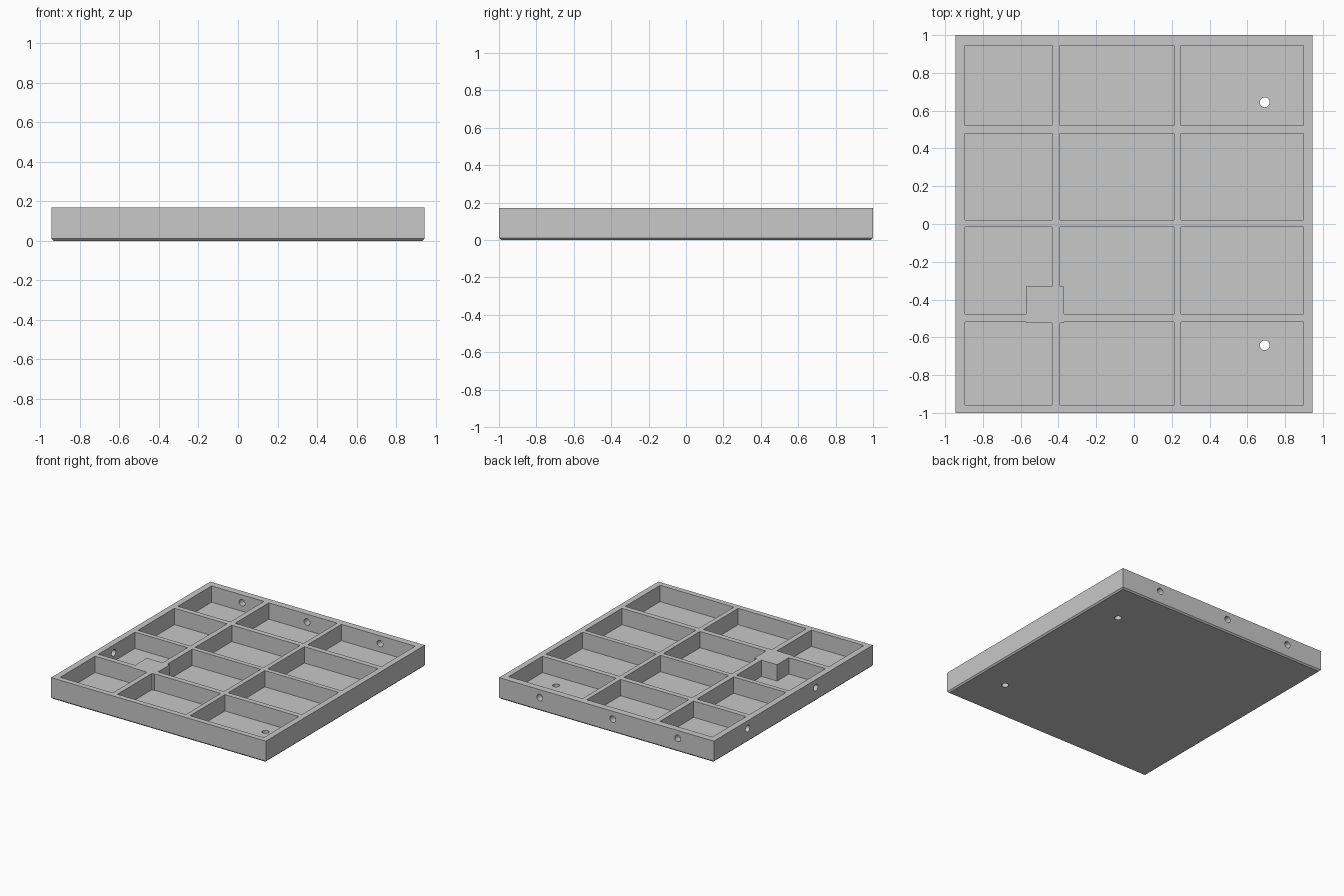
import bpy, bmesh, math
from mathutils import Matrix, Vector

if "Cube" in bpy.data.objects:
    bpy.data.objects.remove(bpy.data.objects["Cube"], do_unlink=True)

HALF_X, HALF_Y, HEIGHT, FLOOR = 0.945, 1.0, 0.17, 0.04
CHAMFER, HOLE_R, HOLE_Z = 0.011, 0.026, 0.107

grey = bpy.data.materials.new("plain grey")
grey.use_nodes = True
grey.diffuse_color = (0.58, 0.58, 0.58, 1)
grey.node_tree.nodes["Principled BSDF"].inputs["Base Color"].default_value = grey.diffuse_color


def add_box(bm, xs, ys, zs):
    spans = [(s[1] - s[0]) for s in (xs, ys, zs)]
    mid = Vector([(s[0] + s[1]) / 2 for s in (xs, ys, zs)])
    bmesh.ops.create_cube(bm, size=1, matrix=Matrix.Translation(mid) @ Matrix.Diagonal((*spans, 1)))


def add_drill(bm, centre, axis, length):
    turn = Vector(axis).to_track_quat('Z', 'Y').to_matrix().to_4x4()
    bmesh.ops.create_cone(bm, cap_ends=True, segments=32, radius1=HOLE_R, radius2=HOLE_R,
                          depth=length, matrix=Matrix.Translation(centre) @ turn)


def make_object(name, bm):
    mesh = bpy.data.meshes.new(name)
    bm.to_mesh(mesh)
    bm.free()
    mesh.materials.append(grey)
    obj = bpy.data.objects.new(name, mesh)
    bpy.context.collection.objects.link(obj)
    return obj


def cut(target, cutter):
    cutter.hide_render = True
    mod = target.modifiers.new("cut", 'BOOLEAN')
    mod.operation, mod.solver, mod.object = 'DIFFERENCE', 'EXACT', cutter
    bpy.context.view_layer.objects.active = target
    bpy.ops.object.modifier_apply(modifier=mod.name)
    bpy.data.objects.remove(cutter, do_unlink=True)


# Solid slab with chamfered bottom edges
bm = bmesh.new()
add_box(bm, (-HALF_X, HALF_X), (-HALF_Y, HALF_Y), (0, HEIGHT))
low = [e for e in bm.edges if all(v.co.z < 0.01 for v in e.verts)]
bmesh.ops.bevel(bm, geom=low, offset=CHAMFER, segments=1, affect='EDGES')
tray = make_object("divided_tray", bm)

# Grid of open compartments
columns = [(-0.895, -0.433), (-0.391, 0.211), (0.248, 0.898)]
rows = [(-0.957, -0.519), (-0.477, -0.017), (0.02, 0.48), (0.522, 0.946)]
bm = bmesh.new()
for xs in columns:
    for ys in rows:
        add_box(bm, xs, ys, (FLOOR, HEIGHT + 0.1))
pockets = make_object("compartment_cutter", bm)

# Solid boss kept where two dividers cross
bm = bmesh.new()
add_box(bm, (-0.571, -0.37), (-0.525, -0.33), (0, HEIGHT + 0.2))
cut(pockets, make_object("boss_keeper", bm))
cut(tray, pockets)

# Round holes: floor, back wall, side wall
bm = bmesh.new()
for y in (-0.642, 0.644):
    add_drill(bm, (0.692, y, 0), (0, 0, 1), 0.2)
for x in (-0.627, -0.055, 0.588):
    add_drill(bm, (x, HALF_Y, HOLE_Z), (0, 1, 0), 0.2)
for y in (-0.284, 0.573):
    add_drill(bm, (-HALF_X, y, HOLE_Z), (1, 0, 0), 0.2)
cut(tray, make_object("hole_cutter", bm))

# Smooth hole walls, crisp edges elsewhere
bpy.ops.object.select_all(action='DESELECT')
tray.select_set(True)
bpy.context.view_layer.objects.active = tray
bpy.ops.object.shade_smooth_by_angle(angle=math.radians(25))
